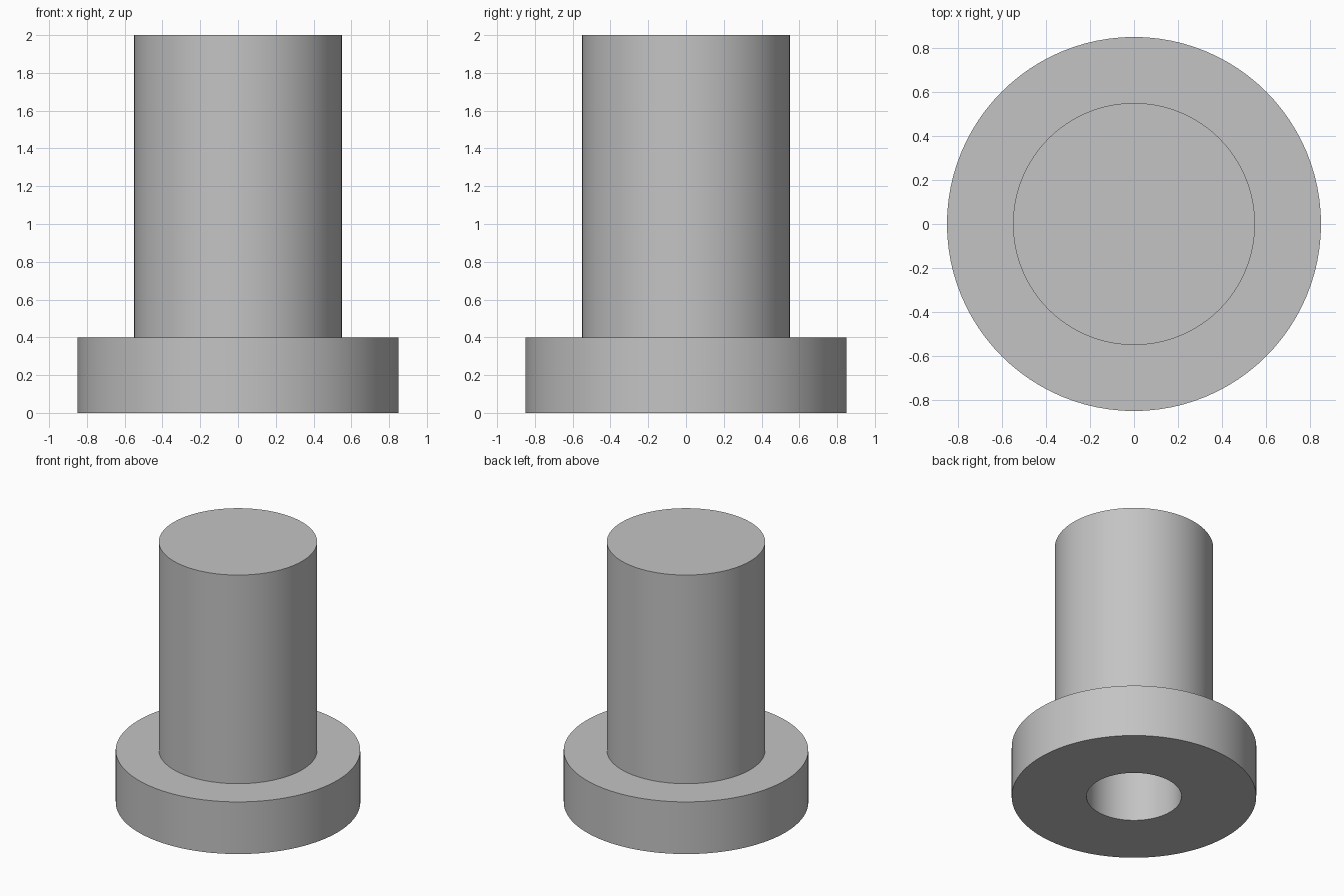
import bpy
import bmesh
import math

SEGMENTS = 96

cube = bpy.data.objects.get("Cube")
if cube:
    bpy.data.objects.remove(cube, do_unlink=True)

# One plain grey metal
grey = bpy.data.materials.new("grey metal")
grey.use_nodes = True
colour = (0.55, 0.55, 0.55, 1)
grey.diffuse_color = colour
grey.node_tree.nodes["Principled BSDF"].inputs["Base Color"].default_value = colour


def lathe(name, profile):
    """Revolve a (radius, height) profile around z."""
    bm = bmesh.new()
    verts = [bm.verts.new((r, 0, z)) for r, z in profile]
    edges = [bm.edges.new(pair) for pair in zip(verts, verts[1:])]
    bmesh.ops.spin(bm, geom=verts + edges, cent=(0, 0, 0), axis=(0, 0, 1),
                   angle=math.tau, steps=SEGMENTS, use_merge=True)
    bmesh.ops.remove_doubles(bm, verts=bm.verts, dist=0.0001)
    bmesh.ops.recalc_face_normals(bm, faces=bm.faces)
    mesh = bpy.data.meshes.new(name)
    bm.to_mesh(mesh)
    bm.free()
    mesh.materials.append(grey)
    obj = bpy.data.objects.new(name, mesh)
    bpy.context.collection.objects.link(obj)
    return obj


# Flanged sleeve: closed top, shaft, flange, and blind bore from below
sleeve = lathe("flanged_sleeve", [
    (0, 2), (0.55, 2), (0.55, 0.4), (0.85, 0.4), (0.85, 0),
    (0.33, 0), (0.33, 1.6), (0, 1.6),
])

# Smooth round walls with crisp rims
bpy.ops.object.select_all(action='DESELECT')
sleeve.select_set(True)
bpy.context.view_layer.objects.active = sleeve
bpy.ops.object.shade_smooth_by_angle(angle=math.radians(30))
